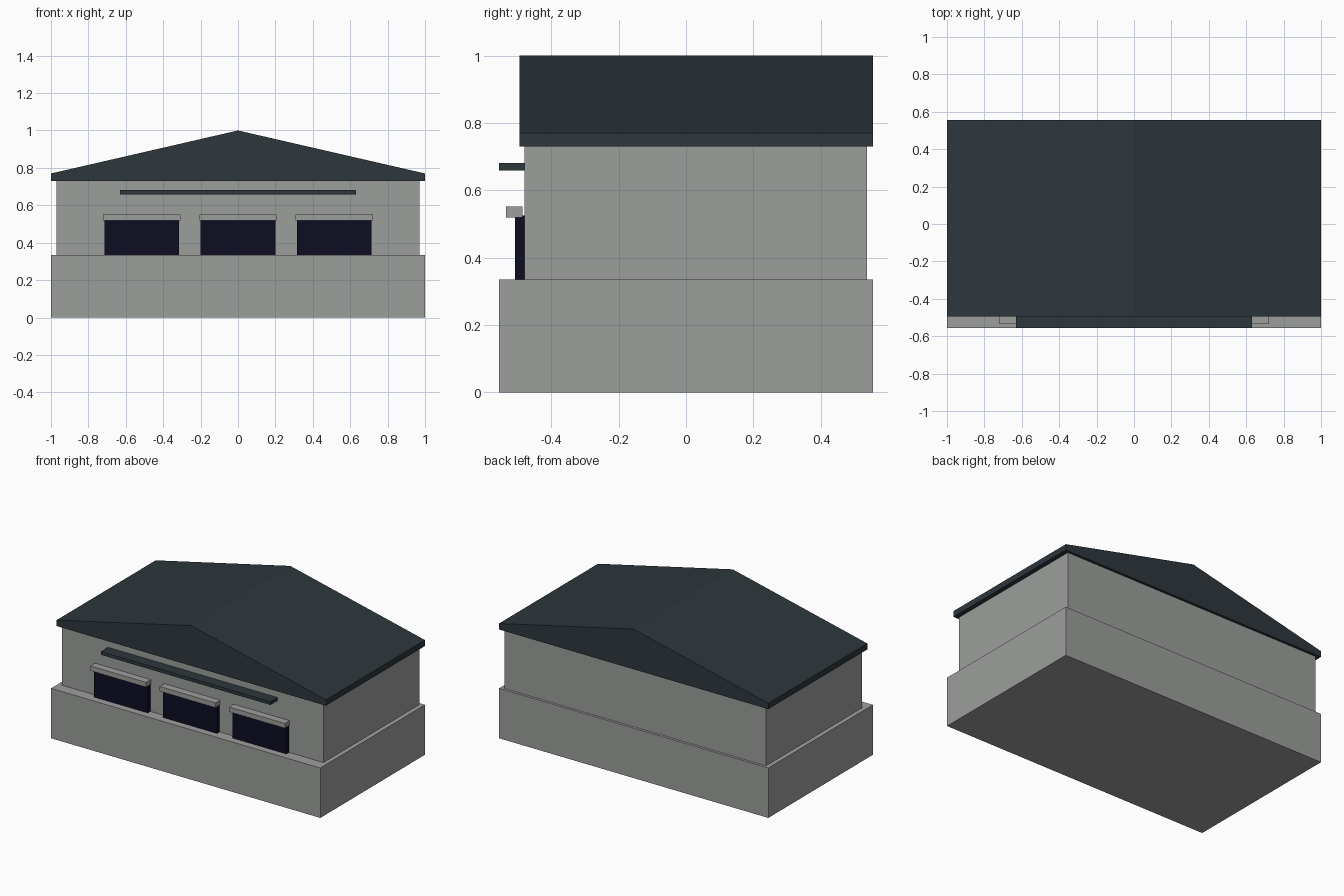
import bpy

if "Cube" in bpy.data.objects:
    bpy.data.objects.remove(bpy.data.objects["Cube"])


def material(name, color):
    m = bpy.data.materials.new(name)
    m.diffuse_color = (*color, 1)
    m.use_nodes = True
    m.node_tree.nodes["Principled BSDF"].inputs["Base Color"].default_value = m.diffuse_color
    return m


concrete = material("concrete grey", (0.335, 0.345, 0.335))
slate = material("dark slate", (0.027, 0.038, 0.046))
glass = material("dark glass", (0.004, 0.004, 0.016))


def prism(name, profile, y0, y1, mat):
    """Extrude an x-z profile (counter-clockwise from the front) from y0 to y1."""
    n = len(profile)
    verts = [(x, y, z) for y in (y0, y1) for x, z in profile]
    faces = [tuple(range(n)), tuple(reversed(range(n, 2 * n)))]
    faces += [(i, i + n, (i + 1) % n + n, (i + 1) % n) for i in range(n)]
    mesh = bpy.data.meshes.new(name)
    mesh.from_pydata(verts, [], faces)
    mesh.materials.append(mat)
    obj = bpy.data.objects.new(name, mesh)
    bpy.context.collection.objects.link(obj)
    return obj


def box(name, x0, x1, y0, y1, z0, z1, mat):
    return prism(name, [(x0, z0), (x1, z0), (x1, z1), (x0, z1)], y0, y1, mat)


# Main building masses
box("base", -1, 1, -0.555, 0.555, 0, 0.335, concrete)
box("walls", -0.97, 0.97, -0.48, 0.538, 0.335, 0.735, concrete)

# Gabled roof with a short vertical eave
prism("roof", [(-1, 0.73), (1, 0.73), (1, 0.77), (0, 1.0), (-1, 0.77)],
      -0.495, 0.555, slate)

# Long ledge above the windows
box("front_ledge", -0.63, 0.63, -0.555, -0.48, 0.659, 0.681, slate)

# Three windows, each with a lintel
for label, cx in (("left", -0.515), ("middle", 0), ("right", 0.515)):
    box(f"{label}_window", cx - 0.2, cx + 0.2, -0.508, -0.48, 0.335, 0.525, glass)
    box(f"{label}_lintel", cx - 0.207, cx + 0.207, -0.535, -0.485, 0.52, 0.552, concrete)
